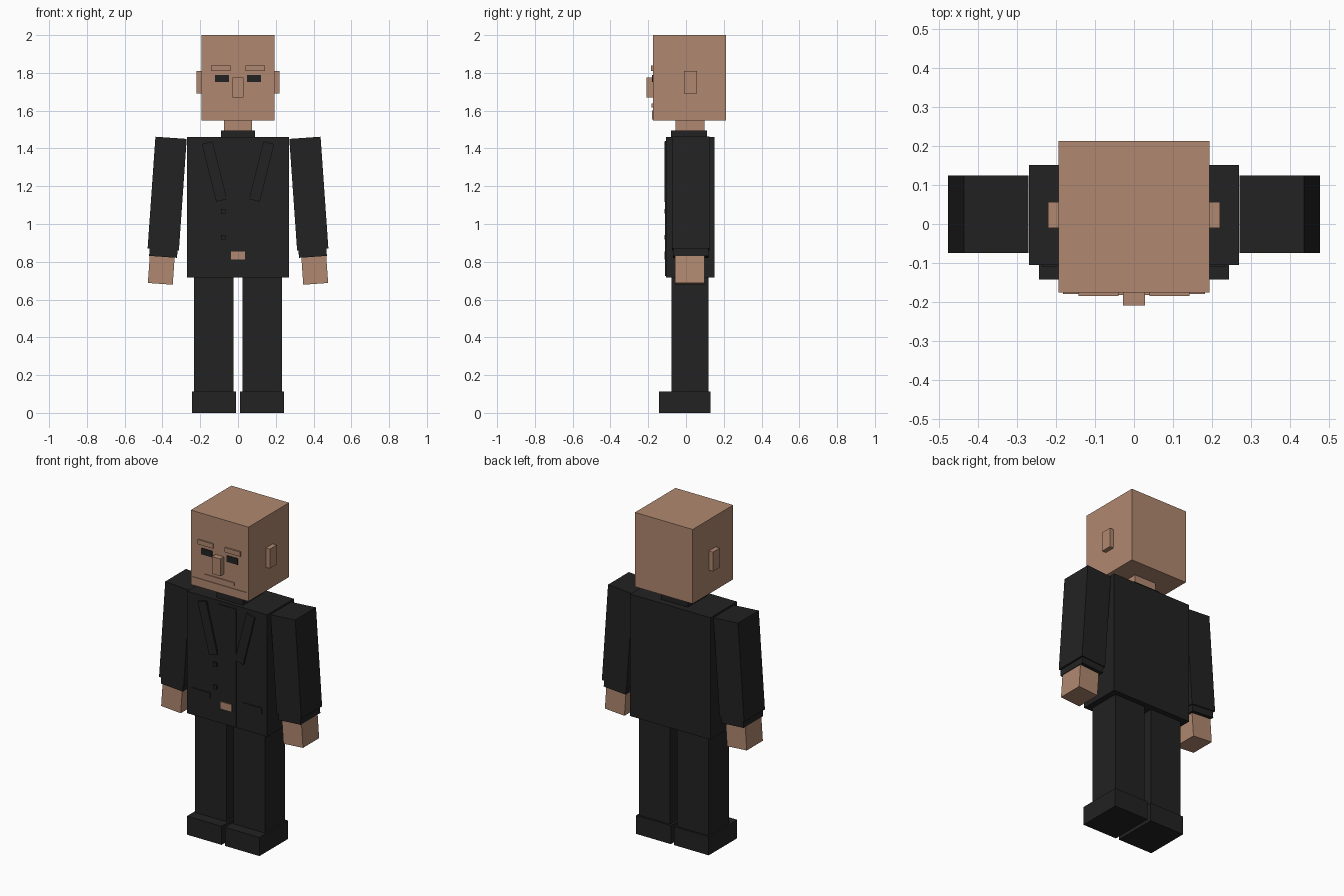
import bpy, bmesh, math
from mathutils import Matrix, Vector

cube = bpy.data.objects.get("Cube")
if cube:
    bpy.data.objects.remove(cube, do_unlink=True)


def material(name, rgb):
    m = bpy.data.materials.new(name)
    m.diffuse_color = (*rgb, 1)
    m.use_nodes = True
    m.node_tree.nodes["Principled BSDF"].inputs["Base Color"].default_value = (*rgb, 1)
    return m


skin = material("warm skin", (0.434, 0.246, 0.162))
cloth = material("black cloth", (0.016, 0.016, 0.016))


def box(name, x, y, z, mat, tilt=0):
    """Box from (min, max) ranges, tilted about its own centre around y."""
    size = [b - a for a, b in (x, y, z)]
    centre = Vector([(a + b) / 2 for a, b in (x, y, z)])
    bm = bmesh.new()
    bmesh.ops.create_cube(bm, size=1, matrix=Matrix.Diagonal((*size, 1)))
    mesh = bpy.data.meshes.new(name)
    bm.to_mesh(mesh)
    bm.free()
    mesh.materials.append(mat)
    ob = bpy.data.objects.new(name, mesh)
    ob.location = centre
    ob.rotation_euler.y = math.radians(tilt)
    bpy.context.collection.objects.link(ob)
    return ob


def pair(name, x, y, z, mat, tilt=0):
    """Left (+x) box and its mirrored right twin."""
    box("left_" + name, x, y, z, mat, tilt)
    box("right_" + name, (-x[1], -x[0]), y, z, mat, -tilt)


# Head and face
box("head", (-0.194, 0.194), (-0.176, 0.213), (1.548, 2.0), skin)
box("nose", (-0.028, 0.028), (-0.21, -0.17), (1.67, 1.775), skin)
box("mouth", (-0.1, 0.1), (-0.182, -0.17), (1.618, 1.638), skin)
box("chin", (-0.182, 0.182), (-0.18, -0.17), (1.552, 1.6), skin)
pair("ear", (0.18, 0.221), (-0.01, 0.057), (1.692, 1.81), skin)
pair("eye", (0.048, 0.122), (-0.18, -0.172), (1.752, 1.79), cloth)
pair("eyebrow", (0.04, 0.143), (-0.185, -0.17), (1.81, 1.838), skin)

# Neck and collar
box("neck", (-0.073, 0.073), (-0.055, 0.097), (1.47, 1.56), skin)
box("collar", (-0.09, 0.09), (-0.08, 0.11), (1.44, 1.495), cloth)

# Jacket with its front details
box("jacket", (-0.27, 0.27), (-0.105, 0.151), (0.718, 1.46), cloth)
box("shirt_front", (-0.062, 0.062), (-0.11, -0.1), (0.725, 1.44), cloth)
box("belt_buckle", (-0.037, 0.037), (-0.115, -0.1), (0.812, 0.854), skin)
pair("lapel", (0.096, 0.154), (-0.115, -0.1), (1.12, 1.435), cloth, 14)
pair("pocket_flap", (0.11, 0.235), (-0.111, -0.1), (0.85, 0.885), cloth)
for i, z in enumerate((1.068, 0.93)):
    box(f"button_{i + 1}", (-0.09, -0.066), (-0.114, -0.1), (z - 0.012, z + 0.012), cloth)

# Arms
pair("sleeve", (0.292, 0.458), (-0.075, 0.125), (0.865, 1.457), cloth, -4)
pair("cuff", (0.321, 0.469), (-0.07, 0.119), (0.826, 0.875), cloth, -4)
pair("hand", (0.34, 0.472), (-0.057, 0.098), (0.683, 0.835), skin, -4)

# Legs and shoes
pair("trouser_leg", (0.024, 0.234), (-0.077, 0.119), (0.1, 0.73), cloth)
pair("shoe", (0.011, 0.244), (-0.142, 0.13), (0.0, 0.113), cloth)
